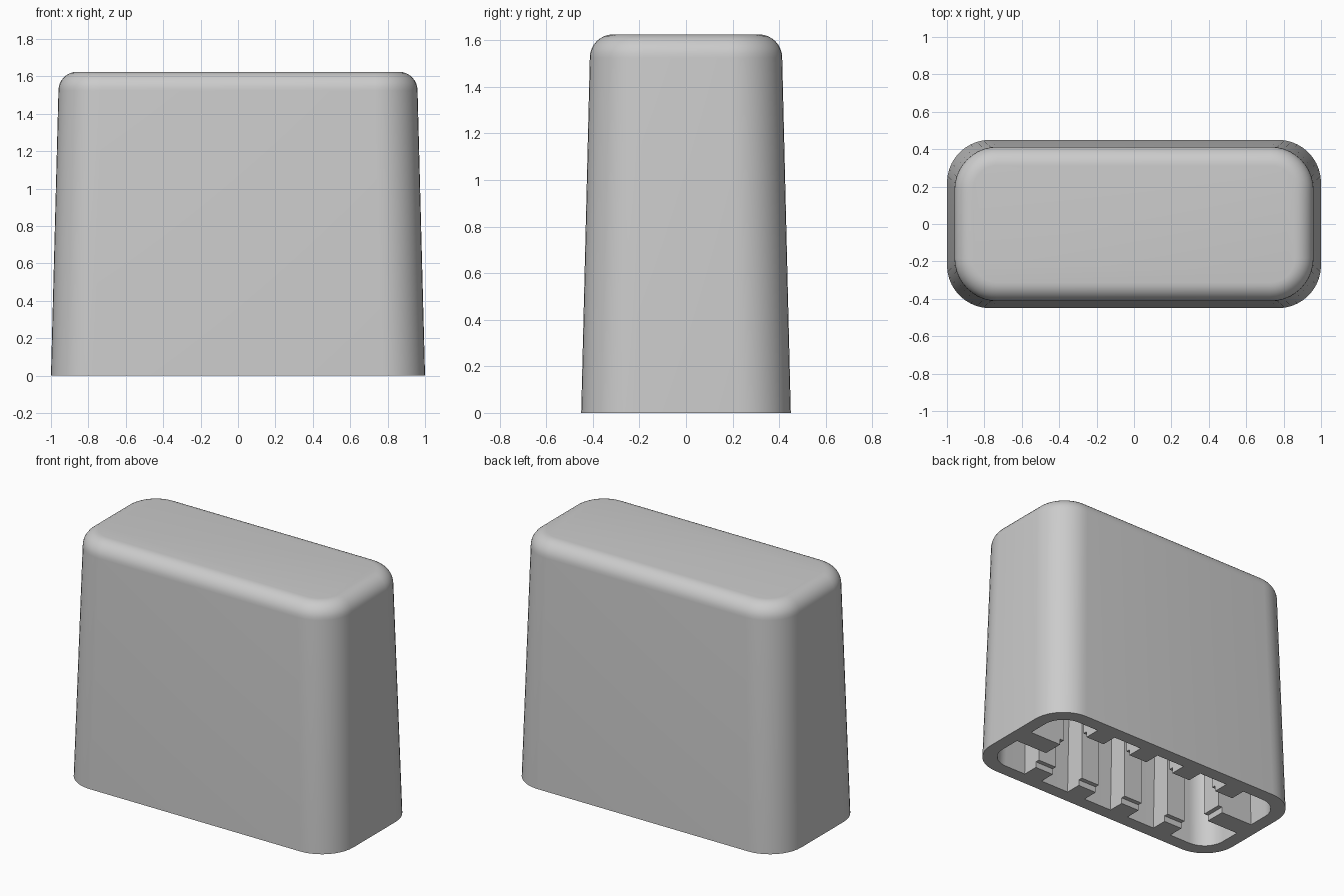
import bpy, bmesh, math
from mathutils import Matrix

cube = bpy.data.objects.get("Cube")
if cube:
    bpy.data.objects.remove(cube, do_unlink=True)

grey = bpy.data.materials.new("grey plastic")
grey.use_nodes = True
grey.diffuse_color = (0.6, 0.6, 0.6, 1)
grey.node_tree.nodes["Principled BSDF"].inputs["Base Color"].default_value = (0.6, 0.6, 0.6, 1)

HEIGHT, ROUND = 1.625, 0.1     # total height, top edge rounding
CAVITY_TOP, WALL = 1.52, 0.09  # inner ceiling height, wall thickness
CORNER_STEPS = 10


def finish(bm, name):
    bmesh.ops.recalc_face_normals(bm, faces=bm.faces)
    mesh = bpy.data.meshes.new(name)
    bm.to_mesh(mesh)
    bm.free()
    mesh.materials.append(grey)
    obj = bpy.data.objects.new(name, mesh)
    bpy.context.collection.objects.link(obj)
    return obj


def half_size(z):
    """Half width and half depth of the tapering outside at height z."""
    t = z / (HEIGHT - ROUND)
    return 1.0 - 0.04 * t, 0.45 - 0.037 * t


def ring(bm, hx, hy, r, z):
    """Loop of vertices around a rounded rectangle."""
    verts = []
    for q, (sx, sy) in enumerate([(1, 1), (-1, 1), (-1, -1), (1, -1)]):
        for i in range(CORNER_STEPS + 1):
            a = (q + i / CORNER_STEPS) * math.pi / 2
            verts.append(bm.verts.new((sx * (hx - r) + r * math.cos(a),
                                       sy * (hy - r) + r * math.sin(a), z)))
    return verts


# Hollow cap: ceiling, inner wall, rim, outer wall, rounded top edge
bm = bmesh.new()
rings = []
for z in (CAVITY_TOP, 0):
    hx, hy = half_size(z)
    rings.append(ring(bm, hx - WALL, hy - WALL, 0.15, z))
rings.append(ring(bm, *half_size(0), 0.23, 0))
hx, hy = half_size(HEIGHT - ROUND)
for i in range(9):
    a = i / 8 * math.pi / 2
    inset = ROUND * (1 - math.cos(a))
    rings.append(ring(bm, hx - inset, hy - inset, 0.23 - inset,
                      HEIGHT - ROUND + ROUND * math.sin(a)))
for low, high in zip(rings, rings[1:]):
    n = len(low)
    for i in range(n):
        j = (i + 1) % n
        bm.faces.new((low[i], low[j], high[j], high[i]))
bm.faces.new(rings[0])
bm.faces.new(rings[-1])
cap = finish(bm, "cap_shell")
bpy.context.view_layer.objects.active = cap
cap.select_set(True)
bpy.ops.object.shade_smooth_by_angle(angle=math.radians(35))
cap.select_set(False)


def rib(name, axis, tip, offset, angle, width=0.14):
    """Stepped rib standing against an inner wall, turned to face its side."""
    base = half_size(0)[axis] - WALL + 0.02
    top = half_size(CAVITY_TOP)[axis] - WALL + 0.02
    profile = [(base, 0), (tip, 0), (tip, 0.04), (tip - 0.03, 0.04),
               (tip - 0.03, CAVITY_TOP), (top, CAVITY_TOP)]
    bm = bmesh.new()
    face = bm.faces.new([bm.verts.new((d, offset - width / 2, z)) for d, z in profile])
    side = bmesh.ops.extrude_face_region(bm, geom=[face])["geom"]
    bmesh.ops.translate(bm, vec=(0, width, 0),
                        verts=[v for v in side if isinstance(v, bmesh.types.BMVert)])
    bm.transform(Matrix.Rotation(angle, 4, "Z"))
    finish(bm, name)


# Inner ribs: four on each long wall, one on each end wall
for label, angle in (("back", math.pi / 2), ("front", -math.pi / 2)):
    for i in range(4):
        rib(f"{label}_rib_{i + 1}", 1, 0.25, (i - 1.5) * 0.355, angle)
for label, angle in (("left", 0), ("right", math.pi)):
    rib(f"{label}_end_rib", 0, 0.67, 0, angle)
